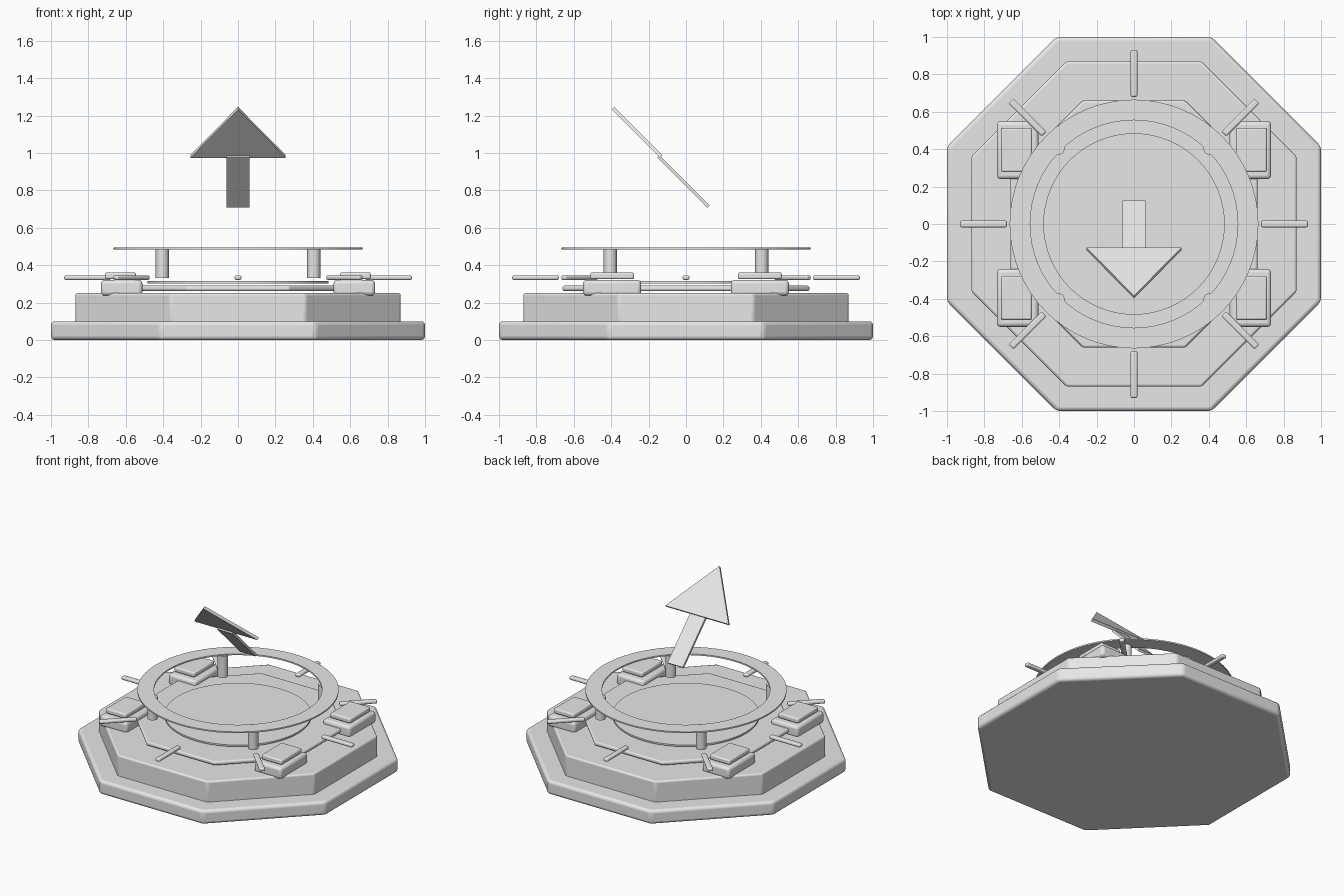
import bpy, bmesh, math
from mathutils import Matrix, Vector

if "Cube" in bpy.data.objects:
    bpy.data.objects.remove(bpy.data.objects["Cube"])

grey = bpy.data.materials.new("plain_grey")
grey.diffuse_color = (0.8, 0.8, 0.8, 1)
grey.use_nodes = True
grey.node_tree.nodes["Principled BSDF"].inputs["Base Color"].default_value = grey.diffuse_color


def finish(name, bm, bevel=0.0, segments=3, smooth=True):
    bmesh.ops.recalc_face_normals(bm, faces=bm.faces)
    mesh = bpy.data.meshes.new(name)
    bm.to_mesh(mesh)
    bm.free()
    mesh.materials.append(grey)
    ob = bpy.data.objects.new(name, mesh)
    bpy.context.collection.objects.link(ob)
    if bevel:
        mod = ob.modifiers.new("bevel", 'BEVEL')
        mod.width = bevel
        mod.segments = segments
        mod.limit_method = 'ANGLE'
        mod.angle_limit = math.radians(30)
    if smooth:
        bpy.ops.object.select_all(action='DESELECT')
        ob.select_set(True)
        bpy.context.view_layer.objects.active = ob
        bpy.ops.object.shade_smooth_by_angle(angle=math.radians(35))
    return ob


def prism(name, sides, radius, z0, z1, centre=(0, 0), turn=0.0, bevel=0.0):
    bm = bmesh.new()
    m = Matrix.Translation((centre[0], centre[1], (z0 + z1) / 2)) @ Matrix.Rotation(turn, 4, 'Z')
    bmesh.ops.create_cone(bm, cap_ends=True, segments=sides, radius1=radius,
                          radius2=radius, depth=z1 - z0, matrix=m)
    return finish(name, bm, bevel)


def box(name, centre, size, turn=0.0, bevel=0.0):
    bm = bmesh.new()
    m = Matrix.Translation(centre) @ Matrix.Rotation(turn, 4, 'Z') @ Matrix.Diagonal((*size, 1))
    bmesh.ops.create_cube(bm, size=1, matrix=m)
    return finish(name, bm, bevel)


def octagon(name, half_width, z0, z1, bevel):
    return prism(name, 8, half_width / math.cos(math.pi / 8), z0, z1, turn=math.pi / 8, bevel=bevel)


# stepped octagonal platform and its top disc
octagon("base_step", 1.0, 0.0, 0.10, 0.02)
octagon("upper_step", 0.87, 0.08, 0.25, 0.012)
octagon("top_plate", 0.66, 0.262, 0.29, 0.01)
prism("centre_disc", 64, 0.485, 0.302, 0.314)

# flat raised ring
bm = bmesh.new()
n = 64
loops = []
for r, z in ((0.555, 0.484), (0.665, 0.484), (0.665, 0.494), (0.555, 0.494)):
    loops.append([bm.verts.new((r * math.cos(2 * math.pi * i / n), r * math.sin(2 * math.pi * i / n), z))
                  for i in range(n)])
for k in range(4):
    a, b = loops[k], loops[(k + 1) % 4]
    for i in range(n):
        j = (i + 1) % n
        bm.faces.new((a[i], a[j], b[j], b[i]))
finish("raised_ring", bm)

# posts and corner pads
for sx in (-1, 1):
    for sy in (-1, 1):
        prism("ring_post", 24, 0.035, 0.33, 0.487, (sx * 0.405, sy * 0.405))
        box("corner_pad", (sx * 0.622, sy * 0.395, 0.279), (0.222, 0.31, 0.084), bevel=0.02)
        box("corner_pad_cap", (sx * 0.628, sy * 0.395, 0.343), (0.165, 0.235, 0.036), bevel=0.01)

# radial bars
for i in range(8):
    a = i * math.pi / 4
    box("radial_bar", (0.805 * math.cos(a), 0.805 * math.sin(a), 0.333), (0.25, 0.036, 0.024),
        turn=a, bevel=0.009)


# tilted arrow: local y runs along the 45 degree slope, up towards the front
def slab(name, outline, offset, thick):
    up = Vector((0, -1, 1)).normalized()
    normal = Vector((0, 1, 1)).normalized()
    start = Vector((0, 0.12, 0.713))
    bm = bmesh.new()
    low, high = [], []
    for x, y in outline:
        p = start + up * y + Vector((x, 0, 0)) + normal * offset
        low.append(bm.verts.new(p - normal * thick / 2))
        high.append(bm.verts.new(p + normal * thick / 2))
    bm.faces.new(low[::-1])
    bm.faces.new(high)
    for i in range(len(outline)):
        j = (i + 1) % len(outline)
        bm.faces.new((low[i], low[j], high[j], high[i]))
    return finish(name, bm, smooth=False)


slab("arrow_shaft", [(-0.062, 0), (0.062, 0), (0.062, 0.38), (-0.062, 0.38)], 0.0, 0.017)
slab("arrow_head", [(-0.255, 0.368), (0.255, 0.368), (0, 0.733)], 0.011, 0.02)
